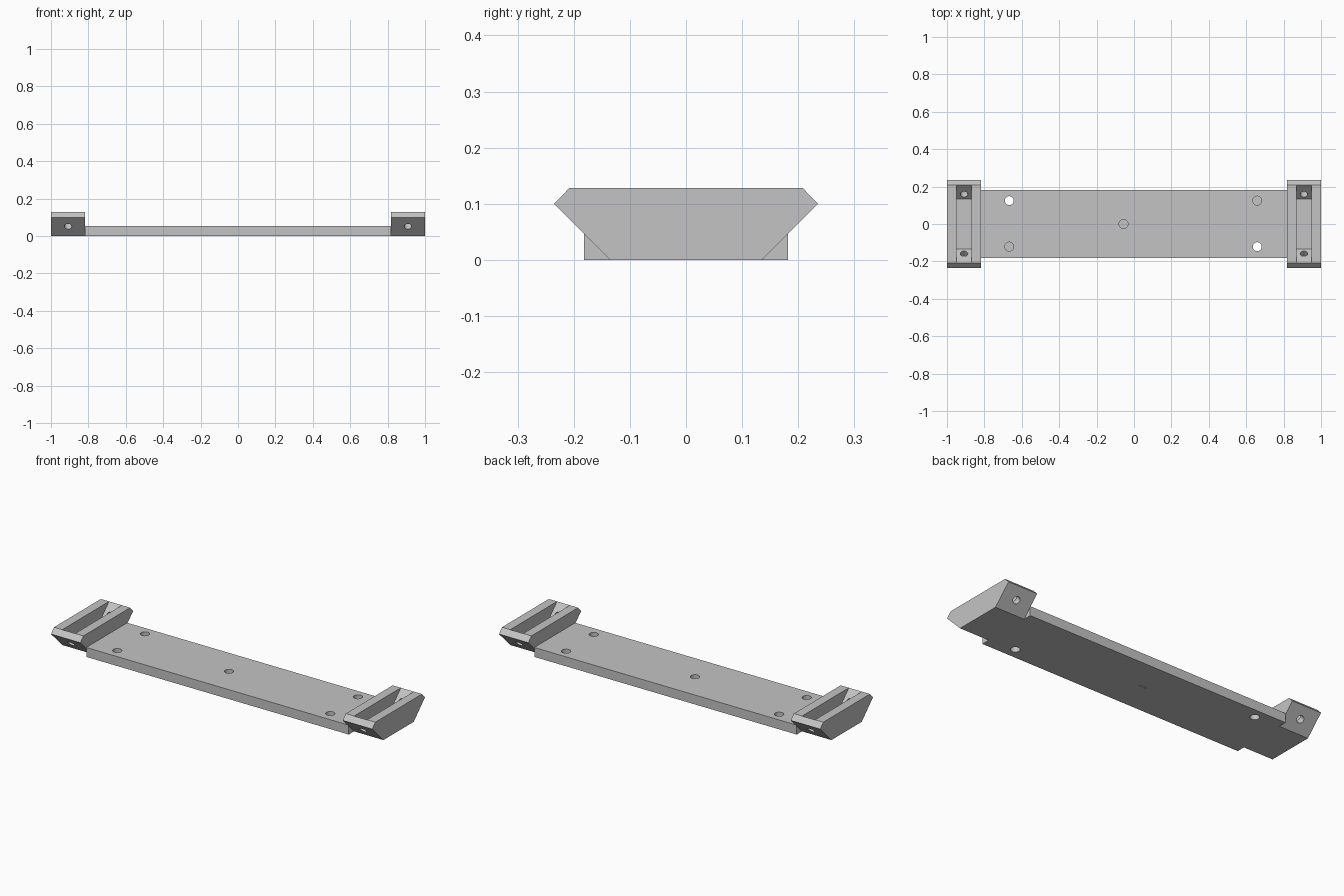
import bpy, math
from mathutils import Vector

cube = bpy.data.objects.get("Cube")
if cube:
    bpy.data.objects.remove(cube, do_unlink=True)

GREY = (0.55, 0.55, 0.55, 1)
mat = bpy.data.materials.new("plain_grey")
mat.use_nodes = True
mat.diffuse_color = GREY
mat.node_tree.nodes["Principled BSDF"].inputs["Base Color"].default_value = GREY


def prism(name, profile, x0, x1):
    """Extrude a closed (y, z) profile along x."""
    n = len(profile)
    verts = [(x, y, z) for x in (x0, x1) for y, z in profile]
    faces = [tuple(reversed(range(n))), tuple(range(n, 2 * n))]
    faces += [(i, (i + 1) % n, (i + 1) % n + n, i + n) for i in range(n)]
    mesh = bpy.data.meshes.new(name)
    mesh.from_pydata(verts, [], faces)
    mesh.materials.append(mat)
    obj = bpy.data.objects.new(name, mesh)
    bpy.context.collection.objects.link(obj)
    return obj


def box(name, x, y, z):
    return prism(name, [(y[0], z[0]), (y[1], z[0]), (y[1], z[1]), (y[0], z[1])], *x)


def drill(center, radius, depth, axis=(0, 0, 1)):
    """Round cutter centred on a point, along an axis."""
    bpy.ops.mesh.primitive_cylinder_add(
        vertices=32, radius=radius, depth=depth, location=center,
        rotation=Vector(axis).to_track_quat('Z', 'Y').to_euler())
    cutter = bpy.context.object
    cutter.data.materials.append(mat)
    return cutter


def cut(target, cutters):
    """Subtract the cutters, bake the result and remove them."""
    for c in cutters:
        c.hide_render = True
        mod = target.modifiers.new("cut", 'BOOLEAN')
        mod.operation, mod.solver, mod.object = 'DIFFERENCE', 'EXACT', c
    bpy.context.view_layer.update()
    graph = bpy.context.evaluated_depsgraph_get()
    baked = bpy.data.meshes.new_from_object(target.evaluated_get(graph))
    target.modifiers.clear()
    target.data = baked
    for c in cutters:
        bpy.data.objects.remove(c, do_unlink=True)
    bpy.ops.object.select_all(action='DESELECT')
    target.select_set(True)
    bpy.context.view_layer.objects.active = target
    bpy.ops.object.shade_smooth_by_angle(angle=math.radians(30))


def mirrored(half):
    """Complete a (y, z) profile given from bottom to top on the +y side."""
    return half + [(-y, z) for y, z in reversed(half)]


TOP = 0.053          # plate top and bracket slot floor
INNER = 0.817        # where plate and brackets meet

# Base plate: two through holes and two blind ones on opposite diagonals
plate = box("base_plate", (-INNER, INNER), (-0.182, 0.182), (0, TOP))
tools = []
for sx in (-1, 1):
    for sy in (-1, 1):
        through = sx * sy < 0
        tools.append(drill((sx * 0.663 - 0.004, sy * 0.123 + 0.002, TOP),
                           0.024, 0.2 if through else 0.06))
# Centre hole with a narrow slit on the underside
tools.append(drill((-0.056, 0, TOP), 0.024, 0.06))
tools.append(box("slit", (-0.078, -0.034), (-0.004, 0.004), (-0.01, 0.012)))
cut(plate, tools)

# End brackets: sloped ends, open slot and angled screw holes
outer = mirrored([(0.135, 0), (0.235, 0.1), (0.208, 0.128)])
slot = mirrored([(0.133, TOP), (0.227, 0.147)])
for side, s in (("left", 1), ("right", -1)):
    x0, x1 = sorted((s * INNER, s))
    mid = (x0 + x1) / 2
    bracket = prism(side + "_bracket", outer, x0, x1)
    tools = [prism("slot", slot, mid - 0.04, mid + 0.04)]
    for sy in (-1, 1):
        tools.append(drill((mid, sy * 0.172, 0.065), 0.02, 0.09, (0, sy, -1)))
    cut(bracket, tools)
